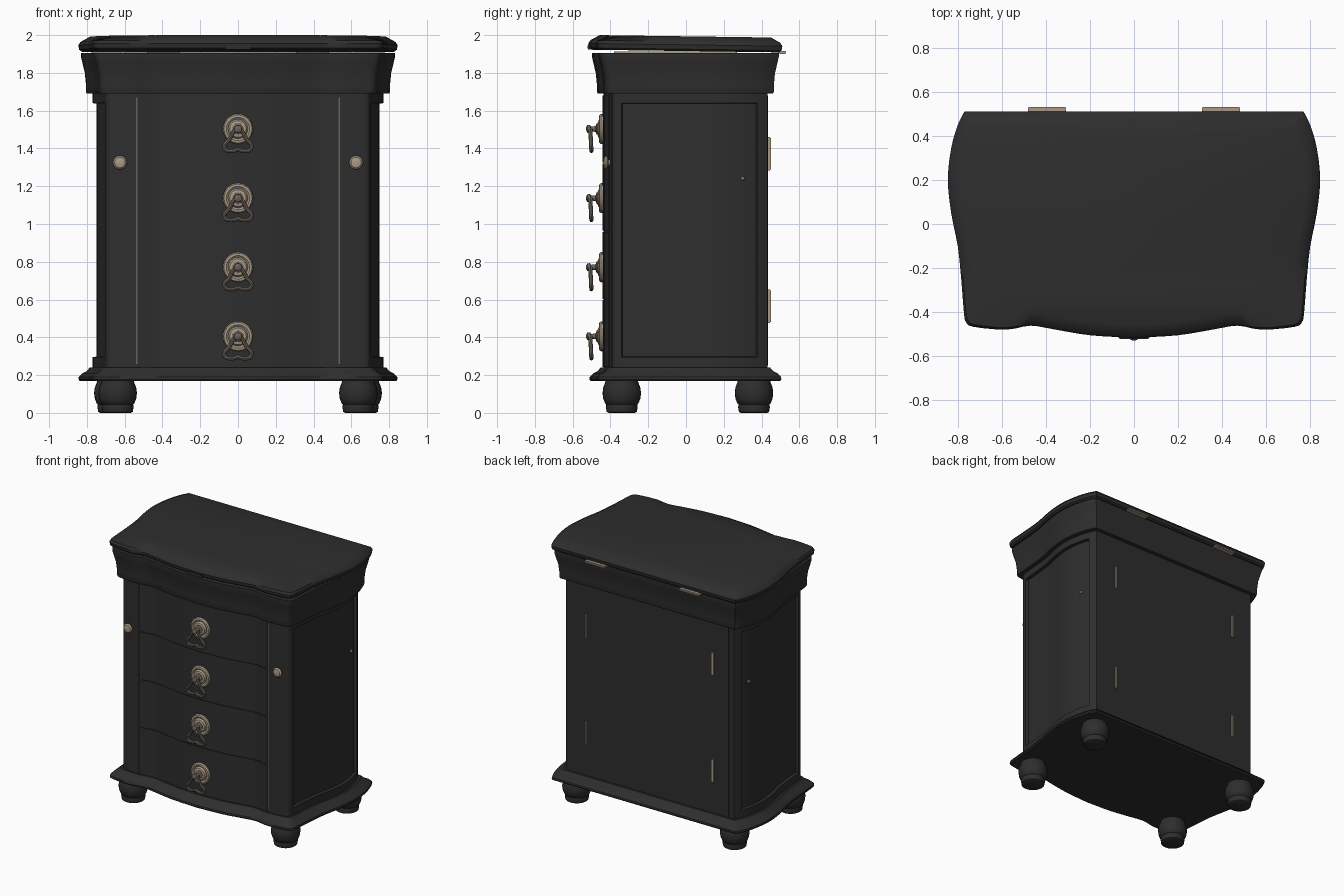
import bpy, bmesh, math
from mathutils import Vector, Matrix

if "Cube" in bpy.data.objects:
    bpy.data.objects.remove(bpy.data.objects["Cube"])


def material(name, rgb, rough=0.6):
    m = bpy.data.materials.new(name)
    m.use_nodes = True
    m.diffuse_color = (*rgb, 1)
    node = m.node_tree.nodes["Principled BSDF"]
    node.inputs["Base Color"].default_value = (*rgb, 1)
    node.inputs["Roughness"].default_value = rough
    return m


WOOD = material("black wood", (0.027, 0.027, 0.027))
BRASS = material("pale brass", (0.40, 0.32, 0.24))
BRONZE = material("dark bronze", (0.15, 0.125, 0.10))
parts = []


def finish(name, bm, mat):
    bmesh.ops.recalc_face_normals(bm, faces=bm.faces)
    mesh = bpy.data.meshes.new(name)
    bm.to_mesh(mesh)
    bm.free()
    mesh.materials.append(mat)
    ob = bpy.data.objects.new(name, mesh)
    bpy.context.collection.objects.link(ob)
    parts.append(ob)
    return ob


def loft_bm(loops):
    """Skin a stack of equal loops and cap both ends."""
    bm = bmesh.new()
    rings = [[bm.verts.new(p) for p in loop] for loop in loops]
    n = len(rings[0])
    for a, b in zip(rings, rings[1:]):
        for i in range(n):
            j = (i + 1) % n
            bm.faces.new((a[i], a[j], b[j], b[i]))
    bm.faces.new(rings[0][::-1])
    bm.faces.new(rings[-1])
    bmesh.ops.recalc_face_normals(bm, faces=bm.faces)
    return bm


def box(name, lo, hi, mat, bevel=0.0):
    bm = bmesh.new()
    bmesh.ops.create_cube(bm, size=1)
    lo, hi = Vector(lo), Vector(hi)
    for v in bm.verts:
        v.co = (lo + hi) / 2 + v.co * (hi - lo)
    if bevel:
        bmesh.ops.bevel(bm, geom=bm.edges[:], offset=bevel, segments=2, affect='EDGES')
    return finish(name, bm, mat)


def lathe(name, profile, loc, mat, facing=None, seg=28):
    """Turned part from (radius, height) pairs; facing tips it off the z axis."""
    rot = Matrix() if facing is None else Vector(facing).to_track_quat('Z', 'Y').to_matrix().to_4x4()
    place = Matrix.Translation(loc) @ rot
    ang = [2 * math.pi * i / seg for i in range(seg)]
    bm = loft_bm([[place @ Vector((r * math.cos(a), r * math.sin(a), h)) for a in ang]
                  for r, h in profile])
    return finish(name, bm, mat)


def smooth_path(pts, sub=3):
    """Catmull-Rom through the points."""
    p = [Vector(q) for q in pts]
    p = [2 * p[0] - p[1]] + p + [2 * p[-1] - p[-2]]
    out = []
    for a, b, c, d in zip(p, p[1:], p[2:], p[3:]):
        for k in range(sub):
            t = k / sub
            out.append(0.5 * (2 * b + (c - a) * t + (2 * a - 5 * b + 4 * c - d) * t * t
                              + (3 * b - a - 3 * c + d) * t ** 3))
    return out + [p[-2]]


# Half plan outline, from front centre around the corner to the back
HALF = smooth_path([(0, -.512), (.2, -.5), (.36, -.474), (.47, -.457), (.58, -.475),
                    (.73, -.462), (.763, -.44), (.772, -.4), (.785, -.24), (.80, -.1),
                    (.83, .05), (.845, .2), (.83, .34), (.80, .445), (.77, .505)])
PLAN = HALF + [Vector((-p.x, p.y)) for p in HALF[:0:-1]]


def ring(z, d):
    """Plan outline drawn in by d at height z."""
    return [Vector((p.x * (1 - d / .845), p.y * (1 - d / .51), z)) for p in PLAN]


def front_y(x, d=0.075):
    x = abs(x) / (1 - d / .845)
    for a, b in zip(HALF, HALF[1:]):
        if a.x <= x <= b.x:
            return (a.y + (b.y - a.y) * (x - a.x) / (b.x - a.x)) * (1 - d / .51)
    return HALF[0].y


def front_panel(name, x0, x1, z0, z1, proud, mat, n=24):
    xs = [x0 + (x1 - x0) * i / n for i in range(n + 1)]
    loop = [(x, front_y(x) - proud) for x in xs] + [(x, front_y(x) + .01) for x in xs[::-1]]
    return finish(name, loft_bm([[(x, y, z) for x, y in loop] for z in (z0, z1)]), mat)


# Base moulding
finish("base_moulding", loft_bm([ring(.17, .006), ring(.178, 0), ring(.19, .002), ring(.21, .022),
                                 ring(.222, .045), ring(.24, .06)]), WOOD)

# Cabinet body with sunken side panels
body = loft_bm([ring(z, .075) for z in (.235, .295, 1.64, 1.70)])
for side in (-1, 1):
    panel = [f for f in body.faces if f.normal.x * side > .7 and
             -.34 < f.calc_center_median().y < .38 and .3 < f.calc_center_median().z < 1.6]
    bmesh.ops.inset_region(body, faces=panel, thickness=.003, depth=-.022)
finish("cabinet_body", body, WOOD)

# Crown moulding
finish("crown_moulding", loft_bm([ring(1.69, .045), ring(1.70, .04), ring(1.74, .04), ring(1.80, .034),
                                  ring(1.85, .022), ring(1.885, .014), ring(1.905, .014)]), WOOD)

# Lid, leaning slightly to the back, with chamfered front corners on top
lid_loops = [ring(1.922, .016), ring(1.932, .004), ring(1.955, 0), ring(1.972, .01), ring(2.0, .06)]
for p in lid_loops[-1]:
    excess = abs(p.x) * .671 - p.y * .741 - .619
    if excess > 0:
        p.x -= math.copysign(.671 * excess, p.x)
        p.y += .741 * excess
for loop in lid_loops:
    for p in loop:
        p.y *= 1.01
        p.z -= .014 * (p.y + .46)
finish("lid", loft_bm(lid_loops), WOOD)
box("lid_thumb_lip", (-.07, -.522, 1.925), (.07, -.48, 1.95), WOOD, .004)

# Back door
box("back_panel", (-.66, .42, .25), (.66, .434, 1.68), WOOD)

# Drawers and their pulls
for i in range(4):
    z0 = .24 + .361 * i
    front_panel(f"drawer_{i + 1}", -.532, .532, z0 + .003, z0 + .357, .006, WOOD)
    zc = .405 + .366 * i
    y = front_y(0) - .006
    lathe(f"pull_rosette_{i + 1}", [(.078, -.01), (.08, .006), (.074, .016), (.062, .018), (.052, .010),
                                    (.044, .022), (.03, .026)], (0, y, zc), BRASS, (0, -1, 0))
    lathe(f"pull_post_{i + 1}", [(.032, 0), (.03, .03), (.015, .036), (.013, .06), (.022, .066),
                                 (.02, .08), (.008, .086)], (0, y, zc), BRONZE, (0, -1, 0), 16)
    half = smooth_path([(.012, 0), (.03, -.025), (.045, -.055), (.072, -.085), (.062, -.112),
                        (.025, -.116), (0, -.106)], 4)
    path = half + [Vector((-p.x, p.y)) for p in half[-2::-1]]
    curve = bpy.data.curves.new(f"pull_bail_{i + 1}", 'CURVE')
    curve.dimensions = '3D'
    curve.bevel_depth = .011
    curve.bevel_resolution = 2
    spline = curve.splines.new('POLY')
    spline.points.add(len(path) - 1)
    for pt, p in zip(spline.points, path):
        pt.co = (p.x, y - .064 - .05 * p.y, zc + p.y, 1)
    curve.materials.append(BRONZE)
    bail = bpy.data.objects.new(curve.name, curve)
    bpy.context.collection.objects.link(bail)
    bpy.ops.object.select_all(action='DESELECT')
    bail.select_set(True)
    bpy.context.view_layer.objects.active = bail
    bpy.ops.object.convert(target='MESH')
    parts.append(bpy.context.view_layer.objects.active)

# Parts mirrored left and right
for s, tag in ((1, "left"), (-1, "right")):
    xa, xb = sorted((s * .541, s * .68))
    front_panel(f"{tag}_front_post", xa, xb, .241, 1.69, .004, WOOD)
    xa, xb = sorted((s * .533, s * .540))
    front_panel(f"{tag}_post_hinge", xa, xb, .26, 1.67, .001, BRONZE, 2)
    lathe(f"{tag}_post_knob", [(.018, 0), (.016, .012), (.034, .016), (.037, .024), (.028, .034), (.01, .038)],
          (s * .625, front_y(.625), 1.325), BRASS, (0, -1, 0), 16)
    lathe(f"{tag}_side_knob", [(.011, 0), (.011, .02), (.006, .026)], (s * .72, .30, 1.24), BRASS, (s, 0, 0), 10)
    box(f"{tag}_lid_stay", (s * .61 - .015, -.38, 1.904), (s * .61 + .015, .27, 1.912), BRASS)

    # Hinges on the back
    xa = s * .395
    box(f"{tag}_lid_hinge", (xa - .087, .49, 1.901), (xa + .087, .53, 1.917), BRASS, .004)
    for z, level in ((.565, "lower"), (1.372, "upper")):
        box(f"{tag}_{level}_door_hinge", (s * .53 - .009, .425, z - .088),
            (s * .53 + .009, .449, z + .088), BRASS, .005)

    # Bun feet
    for x, y, end in ((.637, -.34, "front"), (.66, .36, "back")):
        lathe(f"{tag}_{end}_foot", [(.07, 0), (.08, .006), (.084, .03), (.082, .045), (.088, .05), (.098, .075),
                                    (.102, .105), (.098, .135), (.088, .16), (.085, .175)],
              (s * x, y, 0), WOOD)

# Smooth shading with crisp edges
bpy.ops.object.select_all(action='DESELECT')
for ob in parts:
    ob.select_set(True)
bpy.context.view_layer.objects.active = parts[0]
bpy.ops.object.shade_smooth_by_angle(angle=math.radians(32))
